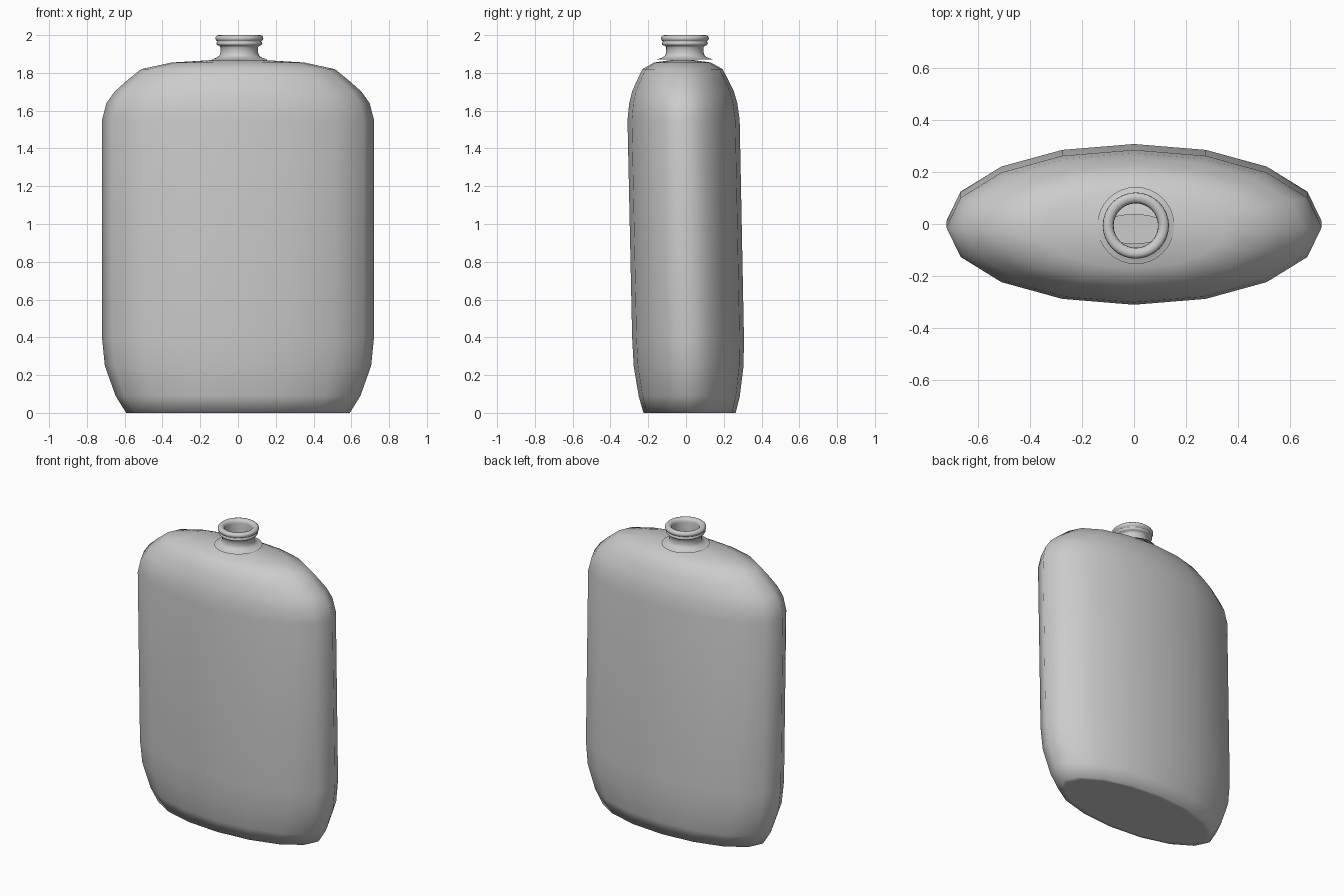
import bpy, bmesh
from math import sin, cos, pi

if "Cube" in bpy.data.objects:
    bpy.data.objects.remove(bpy.data.objects["Cube"])


def loft(name, rings, sides, cap_first=False):
    """Each ring: (centre x, centre y, z, radius x, radius y)."""
    bm = bmesh.new()
    loops = []
    for cx, cy, z, rx, ry in rings:
        loops.append([bm.verts.new((cx + rx * cos(2 * pi * i / sides),
                                    cy + ry * sin(2 * pi * i / sides), z))
                      for i in range(sides)])
    for a, b in zip(loops, loops[1:]):
        for i in range(sides):
            j = (i + 1) % sides
            bm.faces.new((a[i], a[j], b[j], b[i]))
    if cap_first:
        bm.faces.new(loops[0][::-1])
    mesh = bpy.data.meshes.new(name)
    bm.to_mesh(mesh)
    bm.free()
    obj = bpy.data.objects.new(name, mesh)
    bpy.context.collection.objects.link(obj)
    bpy.ops.object.select_all(action='DESELECT')
    obj.select_set(True)
    bpy.context.view_layer.objects.active = obj
    bpy.ops.object.shade_smooth()
    return obj


# Flattened oval body, leaning slightly, open under the neck: (z, rx, ry)
profile = [(0.0, 0.54, 0.222), (0.0, 0.592, 0.244), (0.09, 0.648, 0.268),
           (0.25, 0.705, 0.291), (0.40, 0.72, 0.296), (1.55, 0.72, 0.297),
           (1.64, 0.697, 0.286), (1.70, 0.654, 0.270), (1.755, 0.593, 0.245),
           (1.82, 0.513, 0.212), (1.855, 0.35, 0.150), (1.868, 0.135, 0.056)]
loft("flask_body", [(0, 0.019 - 0.0205 * z, z, rx, ry) for z, rx, ry in profile],
     16, cap_first=True)

# Hollow neck with flared foot and double rolled lip: (radius, z)
neck = [(0.148, 1.872), (0.123, 1.879), (0.106, 1.89), (0.100, 1.905),
        (0.099, 1.935), (0.106, 1.944), (0.117, 1.947), (0.122, 1.954),
        (0.119, 1.963), (0.115, 1.967), (0.122, 1.971), (0.127, 1.979),
        (0.126, 1.990), (0.118, 1.998), (0.108, 2.0), (0.096, 1.997),
        (0.087, 1.988), (0.085, 1.975), (0.085, 1.875)]
loft("flask_neck", [(0.007, -0.006, z, r, r) for r, z in neck], 32)
